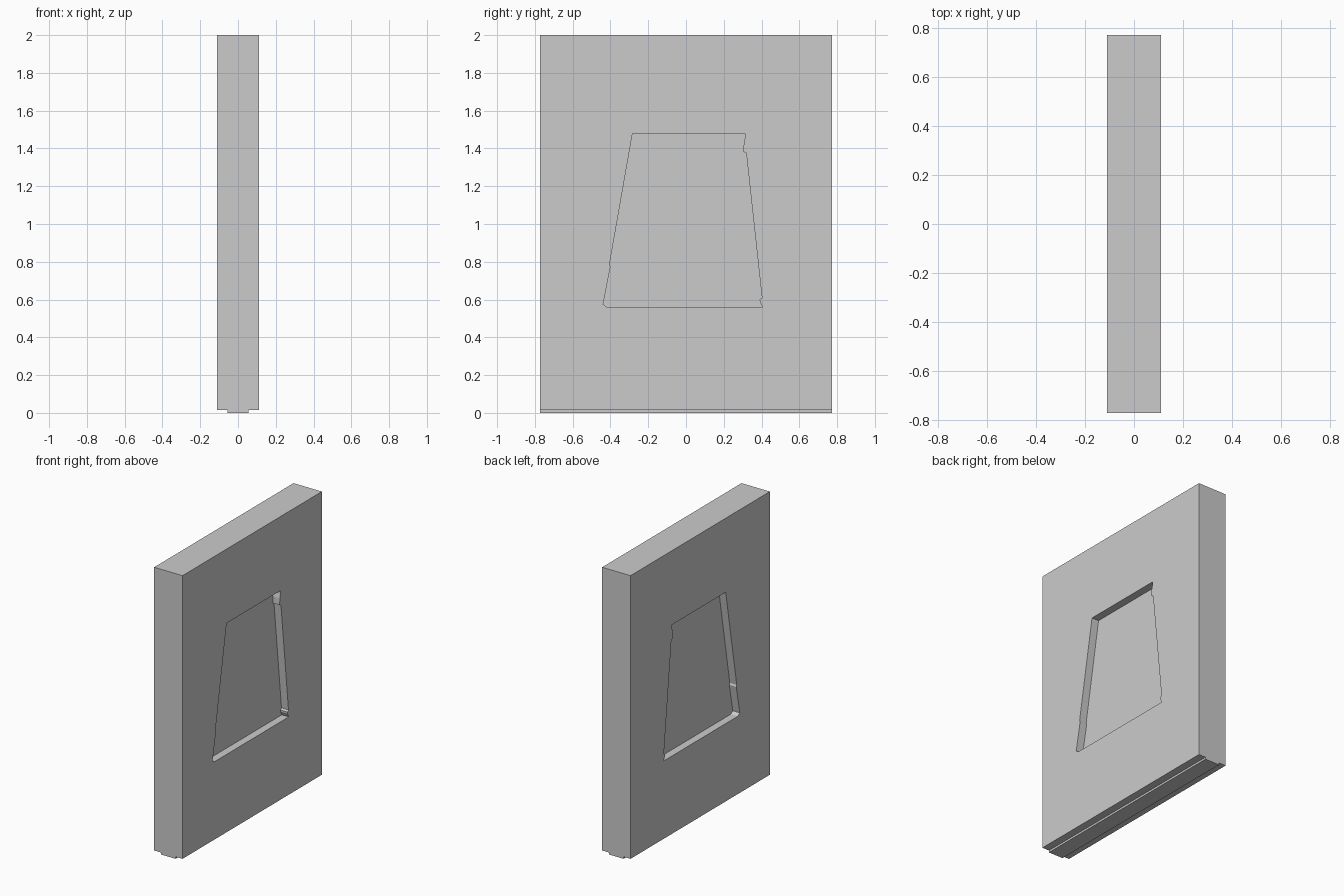
import bpy, bmesh
from mathutils import Vector

if "Cube" in bpy.data.objects:
    bpy.data.objects.remove(bpy.data.objects["Cube"])

HALF_X, HALF_Y, TOP = 0.11, 0.772, 2.0
CORE = 0.056      # half thickness of the core, also of the bottom tongue
LIP = 0.014       # height of the bottom tongue


def add_prism(bm, points, offset):
    """Extrude a closed outline along an offset vector."""
    face = bm.faces.new([bm.verts.new(p) for p in points])
    new = bmesh.ops.extrude_face_region(bm, geom=[face])["geom"]
    verts = [g for g in new if isinstance(g, bmesh.types.BMVert)]
    bmesh.ops.translate(bm, verts=verts, vec=Vector(offset))


def make_object(name, bm):
    bmesh.ops.recalc_face_normals(bm, faces=bm.faces)
    mesh = bpy.data.meshes.new(name)
    bm.to_mesh(mesh)
    bm.free()
    obj = bpy.data.objects.new(name, mesh)
    bpy.context.collection.objects.link(obj)
    return obj


# Slab with a narrow tongue along the bottom edge
right = [(CORE, 0), (CORE, LIP), (HALF_X, LIP), (HALF_X, TOP)]
section = right + [(-x, z) for x, z in reversed(right)]
bm = bmesh.new()
add_prism(bm, [(x, -HALF_Y, z) for x, z in section], (0, 2 * HALF_Y, 0))
slab = make_object("slab", bm)

# Tapered recess outline (y, z) with its chipped corners
outline = [
    (-0.283, 1.48), (0.313, 1.48), (0.312, 1.455), (0.306, 1.43),
    (0.305, 1.382), (0.319, 1.375), (0.402, 0.61), (0.39, 0.60),
    (0.391, 0.588), (0.405, 0.56), (-0.417, 0.56), (-0.439, 0.575),
    (-0.400, 0.772), (-0.405, 0.785),
]

# The same recess is sunk into both broad faces
bm = bmesh.new()
for side in (-1, 1):
    add_prism(bm, [(side * CORE, y, z) for y, z in outline], (side * 0.1, 0, 0))
cutter = make_object("recess_cutter", bm)
cutter.hide_render = True

cut = slab.modifiers.new("recess", "BOOLEAN")
cut.operation = "DIFFERENCE"
cut.solver = "EXACT"
cut.object = cutter
bpy.context.view_layer.objects.active = slab
bpy.ops.object.modifier_apply(modifier=cut.name)
bpy.data.objects.remove(cutter)
